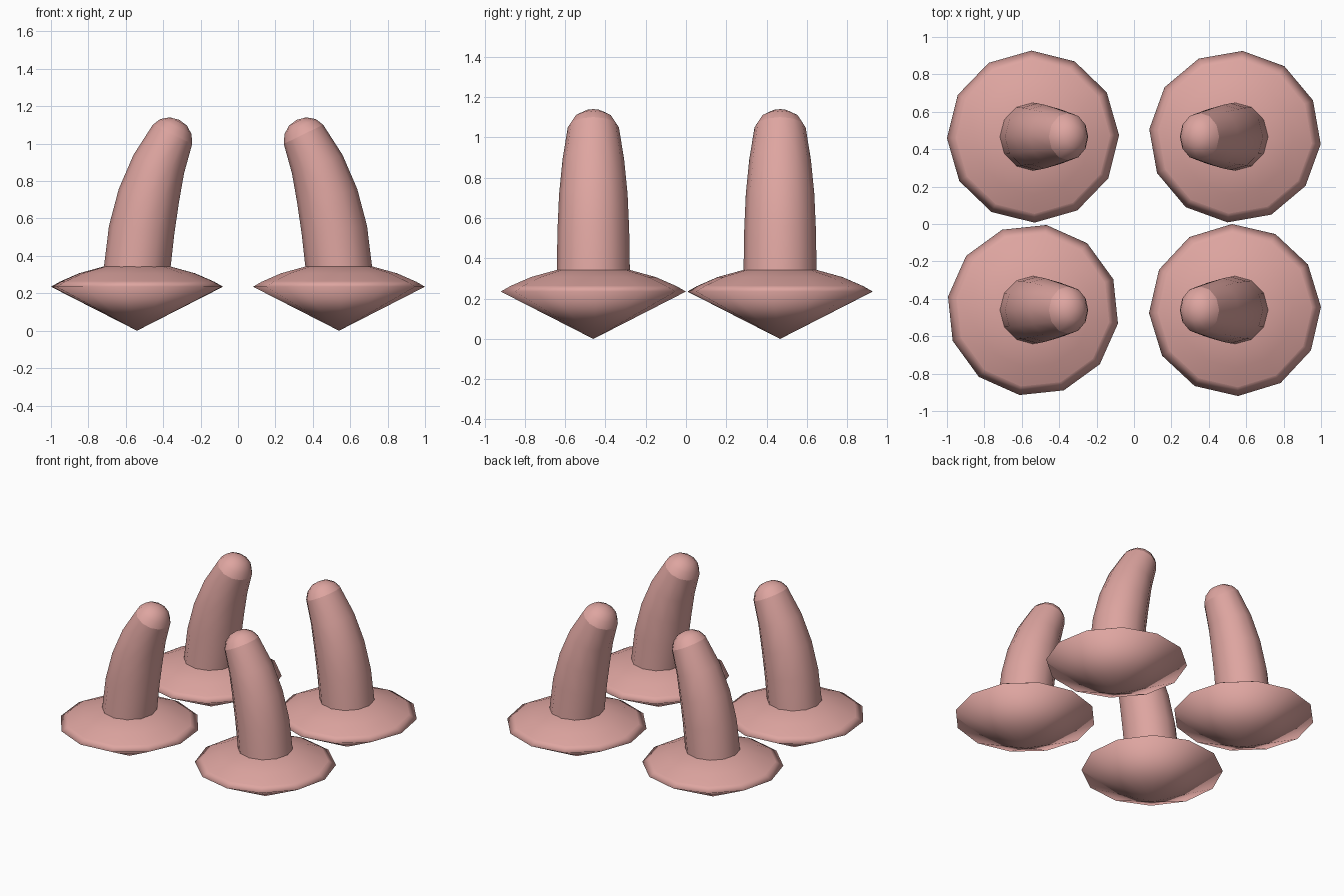
import bpy, bmesh
from math import cos, sin, pi, radians
from mathutils import Vector

SIDES = 12

old = bpy.data.objects.get("Cube")
if old:
    bpy.data.objects.remove(old, do_unlink=True)

# One flat dusty pink for everything
pink = bpy.data.materials.new("dusty_pink")
pink.use_nodes = True
pink.diffuse_color = (0.73, 0.376, 0.352, 1)
pink.node_tree.nodes["Principled BSDF"].inputs["Base Color"].default_value = pink.diffuse_color


def loft(name, rings, start, end, turn, sharp_rings, mirror, place):
    """Skin rings of (x, z, half_x, half_y, tilt), with optional pointed ends."""
    bm = bmesh.new()
    loops = []
    for x, z, rx, ry, tilt in rings:
        t = radians(tilt)
        loop = []
        for i in range(SIDES):
            a = 2 * pi * i / SIDES + radians(turn)
            u = rx * cos(a)
            loop.append(bm.verts.new((mirror * (x + u * cos(t)), ry * sin(a), z - u * sin(t))))
        loops.append(loop)
    pairs = [(i, (i + 1) % SIDES) for i in range(SIDES)]
    for low, high in zip(loops, loops[1:]):
        for i, j in pairs:
            bm.faces.new((low[i], low[j], high[j], high[i]))
    for loop, tip in ((loops[0], start), (loops[-1], end)):
        if tip is None:
            bm.faces.new(loop)
        else:
            point = bm.verts.new((mirror * tip[0], 0, tip[1]))
            for i, j in pairs:
                bm.faces.new((loop[i], loop[j], point))
    bmesh.ops.recalc_face_normals(bm, faces=bm.faces)
    for face in bm.faces:
        face.smooth = True
    for k in sharp_rings:
        for i, j in pairs:
            bm.edges.get((loops[k][i], loops[k][j])).smooth = False
    mesh = bpy.data.meshes.new(name)
    bm.to_mesh(mesh)
    bm.free()
    mesh.materials.append(pink)
    obj = bpy.data.objects.new(name, mesh)
    obj.location = place
    bpy.context.scene.collection.objects.link(obj)


# Base: cone below, bevelled rim, shallow dome on top
base_profile = [(0.46, 0.235), (0.413, 0.262), (0.31, 0.307), (0.18, 0.343)]
base_rings = [(0, z, r, r, 0) for r, z in base_profile]

# Horn: bends inwards and narrows, then a rounded tip
horn_rings = [
    (0.000, 0.335, 0.178, 0.182, 0),
    (0.003, 0.355, 0.178, 0.181, 1),
    (0.025, 0.54, 0.176, 0.178, 7),
    (0.063, 0.72, 0.165, 0.170, 13),
    (0.116, 0.89, 0.144, 0.153, 20),
    (0.190, 1.05, 0.117, 0.127, 26),
    (0.208, 1.091, 0.093, 0.100, 26),
    (0.222, 1.118, 0.052, 0.056, 26),
]

for depth, y, turns in (("front", -0.46, (-9, 2)), ("back", 0.467, (1, -5))):
    for side, sx, turn in (("right", -1, turns[0]), ("left", 1, turns[1])):
        spot = Vector((sx * 0.54, y, 0))
        loft(f"{depth}_{side}_base", base_rings, (0, 0), (0, 0.35), turn, (1,), 1, spot)
        loft(f"{depth}_{side}_horn", horn_rings, None, (0.227, 1.127), 0, (0, 5), -sx, spot)
